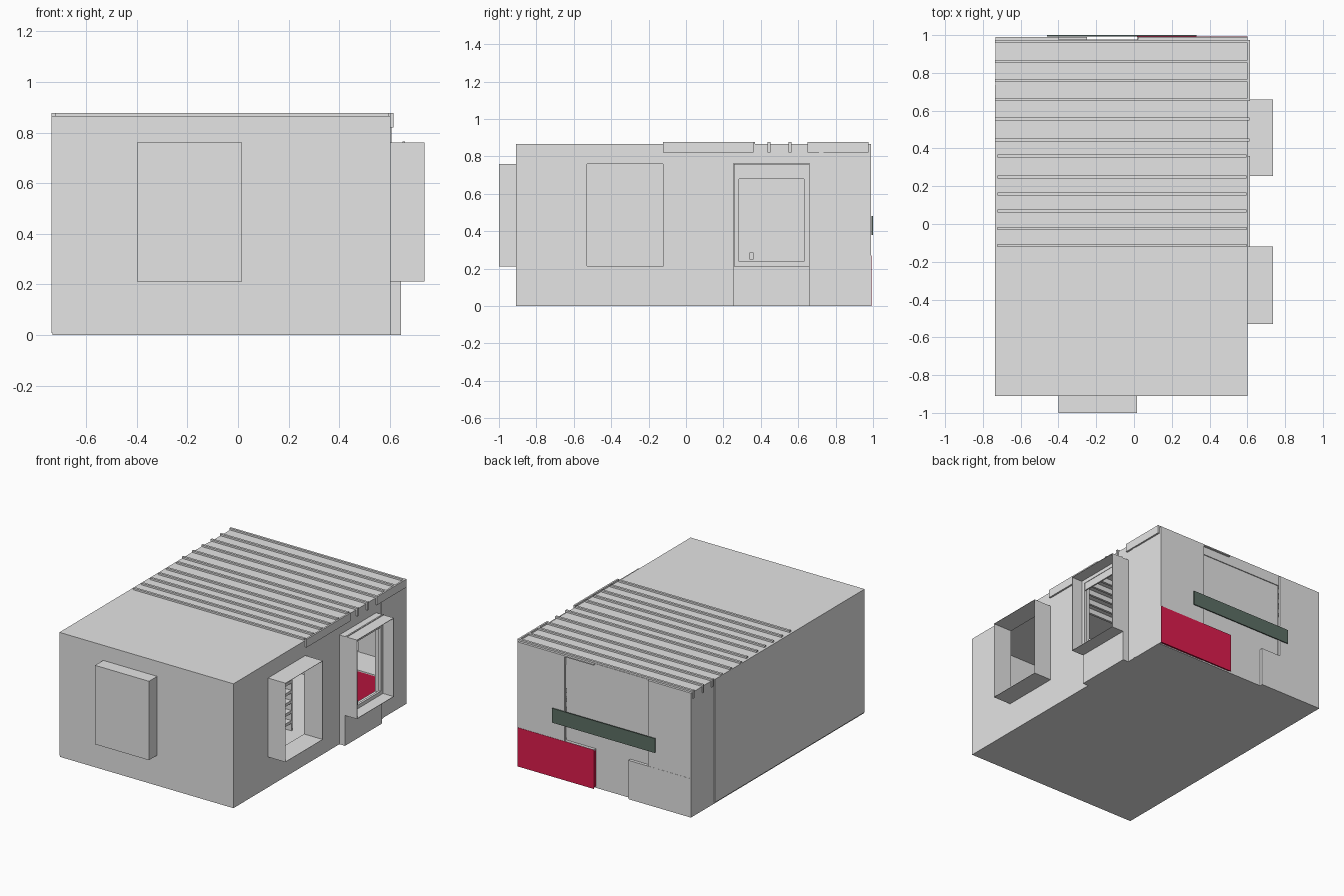
import bpy

cube = bpy.data.objects.get("Cube")
if cube:
    bpy.data.objects.remove(cube, do_unlink=True)


def material(name, rgb):
    m = bpy.data.materials.new(name)
    m.use_nodes = True
    m.diffuse_color = (*rgb, 1)
    m.node_tree.nodes["Principled BSDF"].inputs["Base Color"].default_value = (*rgb, 1)
    return m


GREY = material("plaster grey", (0.78, 0.78, 0.78))
RED = material("crimson red", (0.73, 0.012, 0.075))
GREEN = material("dark green", (0.11, 0.16, 0.13))


def box(name, x, y, z, mat=GREY):
    """Box spanning the given (low, high) ranges."""
    verts = [(a, b, c) for a in x for b in y for c in z]
    faces = [(0, 1, 3, 2), (4, 6, 7, 5), (0, 4, 5, 1), (2, 3, 7, 6), (0, 2, 6, 4), (1, 5, 7, 3)]
    me = bpy.data.meshes.new(name)
    me.from_pydata(verts, [], faces)
    me.materials.append(mat)
    ob = bpy.data.objects.new(name, me)
    bpy.context.scene.collection.objects.link(ob)
    return ob


def ring(name, x, y, z, t):
    """Open rectangular frame facing x, with wall thickness t."""
    box(name + "_bottom", x, y, (z[0], z[0] + t))
    box(name + "_top", x, y, (z[1] - t, z[1]))
    inner = (z[0] + t, z[1] - t)
    box(name + "_front_side", x, (y[0], y[0] + t), inner)
    box(name + "_back_side", x, (y[1] - t, y[1]), inner)


X0, X1, Y0, Y1 = -0.732, 0.602, -0.91, 0.99
TOP, T, DOOR_Y = 0.865, 0.008, 0.97

# Shell
box("floor", (X0, X1), (Y0, DOOR_Y), (0, T))
box("roof", (X0, X1), (Y0, DOOR_Y), (TOP - T, TOP))
box("front_wall", (X0, X1), (Y0, Y0 + T), (T, TOP - T))
box("left_wall", (X0, X0 + T), (Y0, Y1), (0, TOP))
box("left_cladding", (X0 - 0.005, X0), (Y0, 0.735), (0.008, TOP))

# Side wall built around its two window openings
SIDE = (X1 - T, X1)
WIN1, WIN2 = (-0.53, -0.12), (0.255, 0.66)
SILL, HEAD = 0.211, 0.76
for i, span in enumerate([(Y0, WIN1[0]), (WIN1[1], WIN2[0]), (WIN2[1], Y1)]):
    box(f"side_wall_{i}", SIDE, span, (0, TOP))
for i, span in enumerate([WIN1, WIN2]):
    box(f"side_wall_below_{i}", SIDE, span, (0, SILL))
    box(f"side_wall_above_{i}", SIDE, span, (HEAD, TOP))
box("side_post", (X1, X1 + 0.004), (0.71, 0.735), (0, 0.82))

# Projecting window surrounds
ring("bay_window", (X1 - T, 0.737), WIN1, (SILL, HEAD), 0.002)
ring("hatch_window", (X1 - T, 0.737), WIN2, (SILL, HEAD), 0.003)
ring("hatch_inner_frame", (0.64, 0.656), (0.258, 0.657), (0.214, 0.757), 0.025)
box("hatch_top_rail", (0.643, 0.653), (0.28, 0.63), (0.68, 0.735))
box("hatch_latch", (0.656, 0.67), (0.34, 0.36), (0.25, 0.285))
box("hatch_plinth", (X1, 0.645), WIN2, (0, SILL))
box("hatch_cap", (0.65, 0.66), WIN2, (HEAD, 0.765))
box("front_box", (-0.4, 0.015), (-1, Y0), (SILL, HEAD))

# Back wall with recessed entrance
BACK = (Y1 - 0.015, Y1)
box("back_wall_left_side", (0.24, X1), BACK, (0.272, TOP))
box("back_wall_right_side", (X0, -0.4), BACK, (0.27, TOP))
box("back_roof_strip_left", (0.02, X1), (DOOR_Y, Y1), (TOP - T, TOP))
box("back_roof_strip_right", (X0, -0.4), (DOOR_Y, Y1), (TOP - T, TOP))
box("entrance_panel", (-0.4, 0.24), (DOOR_Y - 0.006, DOOR_Y), (0, TOP))
box("entrance_header", (-0.4, 0.24), (DOOR_Y, DOOR_Y + 0.006), (0.8, TOP))

# Counters, red inside and out on the left
INSIDE = X1 - T - 0.004
box("red_counter", (0.015, INSIDE), (0.75, Y1), (0.01, 0.263), RED)
box("red_counter_back_plate", (0.015, X1), (Y1, Y1 + 0.002), (0, 0.27), RED)
box("red_counter_top", (0.015, INSIDE), (0.75, Y1), (0.263, 0.272))
box("grey_counter", (X0 + T, -0.25), (0.75, Y1 + 0.001), (0, 0.27))
box("sign_board", (-0.46, 0.33), (0.993, 1.0), (0.38, 0.48), GREEN)

# Roof joists showing above and below the ceiling
for i, y in enumerate([-0.115, -0.025, 0.07, 0.16, 0.25, 0.36,
                       0.445, 0.555, 0.66, 0.76, 0.86, 0.965]):
    end = 0.612 if y > 0.4 else 0.595
    start = X0 - 0.005 if y > 0.4 else -0.722
    box(f"roof_joist_{i}", (start, end), (y - 0.008, y + 0.008), (0.822, 0.877))
for i, span in enumerate([(-0.122, 0.36), (0.65, 0.975)]):
    box(f"eaves_board_{i}", (X1, 0.614), span, (0.82, 0.877))

# Simple interior furniture
for i in range(5):
    z = 0.06 + i * 0.07
    box(f"shelf_{i}", (-0.05, 0.25), (0.08, 0.23), (z, z + 0.02))
box("shelf_back", (-0.05, 0.25), (0.23, 0.24), (0, 0.4))
box("shelf_top", (-0.05, 0.25), (0.08, 0.24), (0.4, 0.42), GREEN)
